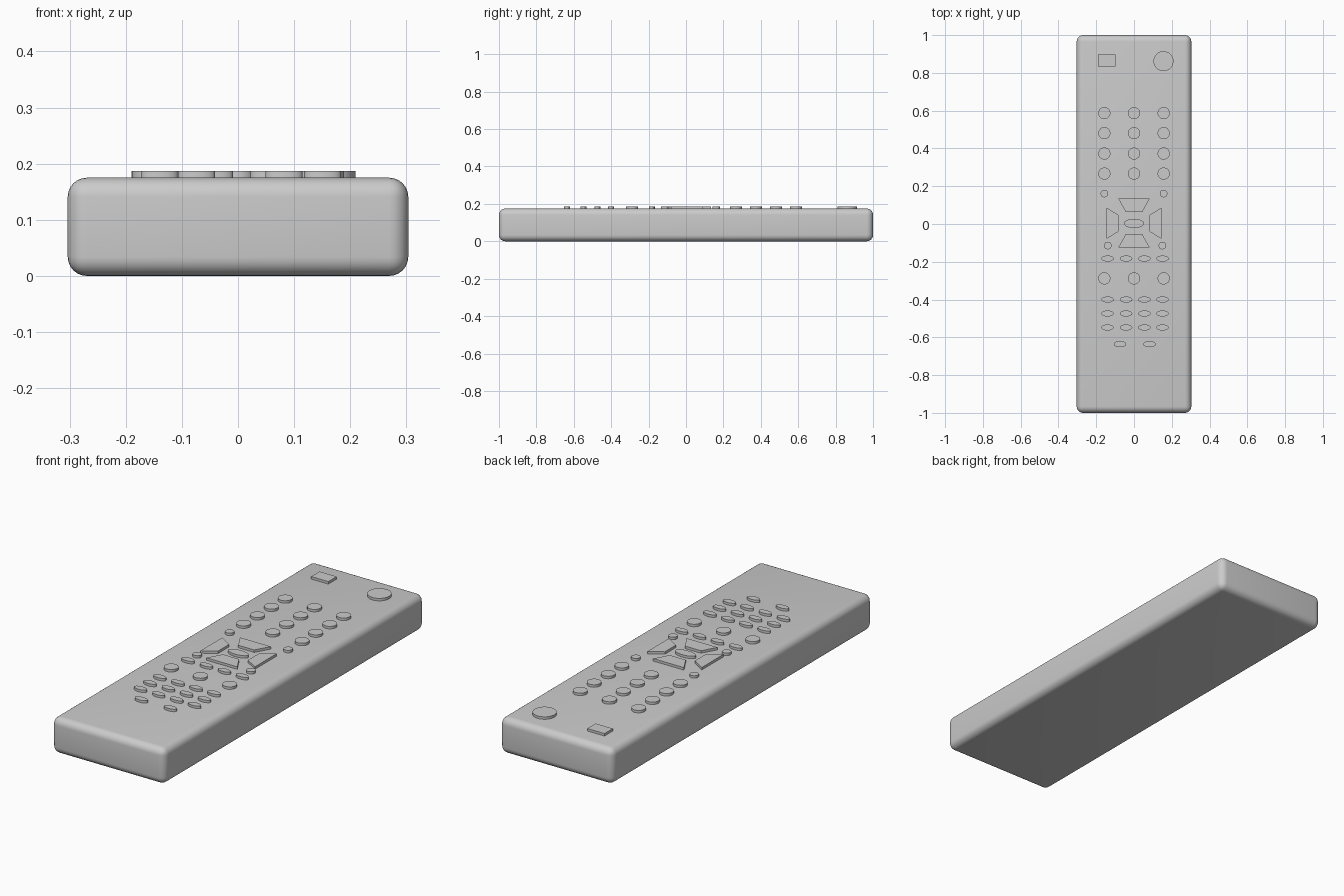
import bpy, bmesh, math

if "Cube" in bpy.data.objects:
    bpy.data.objects.remove(bpy.data.objects["Cube"])

TOP, BUTTON_TOP, BUTTON_BASE = 0.175, 0.187, 0.165


def finish(bm, name):
    bmesh.ops.recalc_face_normals(bm, faces=bm.faces)
    mesh = bpy.data.meshes.new(name)
    bm.to_mesh(mesh)
    bm.free()
    ob = bpy.data.objects.new(name, mesh)
    bpy.context.collection.objects.link(ob)
    bpy.ops.object.select_all(action='DESELECT')
    ob.select_set(True)
    bpy.context.view_layer.objects.active = ob
    bpy.ops.object.shade_smooth_by_angle(angle=math.radians(35))
    return ob


def button(name, outline):
    """Extrude a flat outline into a raised button."""
    bm = bmesh.new()
    face = bm.faces.new([bm.verts.new((x, y, BUTTON_BASE)) for x, y in outline])
    ext = bmesh.ops.extrude_face_region(bm, geom=[face], use_keep_orig=True)
    for v in ext['geom']:
        if isinstance(v, bmesh.types.BMVert):
            v.co.z = BUTTON_TOP
    return finish(bm, name)


def oval(name, x, y, rx, ry=None, n=32):
    ry = ry or rx
    return button(name, [(x + rx * math.cos(2 * math.pi * i / n),
                          y + ry * math.sin(2 * math.pi * i / n)) for i in range(n)])


# Rounded body
bm = bmesh.new()
bmesh.ops.create_cube(bm, size=1)
for v in bm.verts:
    v.co.x *= 0.607
    v.co.y *= 2.0
    v.co.z = (v.co.z + 0.5) * TOP
bmesh.ops.bevel(bm, geom=bm.edges[:], offset=0.034, segments=6,
                profile=0.5, affect='EDGES', clamp_overlap=True)
finish(bm, "body")

# Top keys
button("input_key", [(-0.19, 0.833), (-0.098, 0.833), (-0.098, 0.897), (-0.19, 0.897)])
oval("power_key", 0.156, 0.862, 0.053)

# Number keys and the row of round keys below the pad
for y in (0.587, 0.481, 0.373, 0.267, -0.288):
    for x in (-0.157, 0, 0.157):
        oval("round_key", x, y, 0.032)

# Small round keys at the pad corners
for x, y in ((-0.157, 0.161), (0.157, 0.161), (-0.139, -0.114), (0.15, -0.114)):
    oval("small_key", x, y, 0.02)

# Direction pad
for s, name in ((1, "up_key"), (-1, "down_key")):
    button(name, [(x, 0.005 + s * y) for x, y in
                  ((-0.083, 0.129), (0.083, 0.129), (0.043, 0.058), (-0.043, 0.058))])
for s, name in ((1, "right_key"), (-1, "left_key")):
    button(name, [(s * x, 0.004 + y) for x, y in
                  ((0.146, -0.083), (0.146, 0.083), (0.081, 0.043), (0.081, -0.043))])
oval("select_key", 0, 0.003, 0.053, 0.024)

# Oval function keys
for y in (-0.183, -0.40, -0.474, -0.548):
    for x in (-0.14, -0.042, 0.055, 0.151):
        oval("oval_key", x, y, 0.033, 0.016)
for x in (-0.074, 0.082):
    oval("bottom_key", x, -0.636, 0.033, 0.016)
